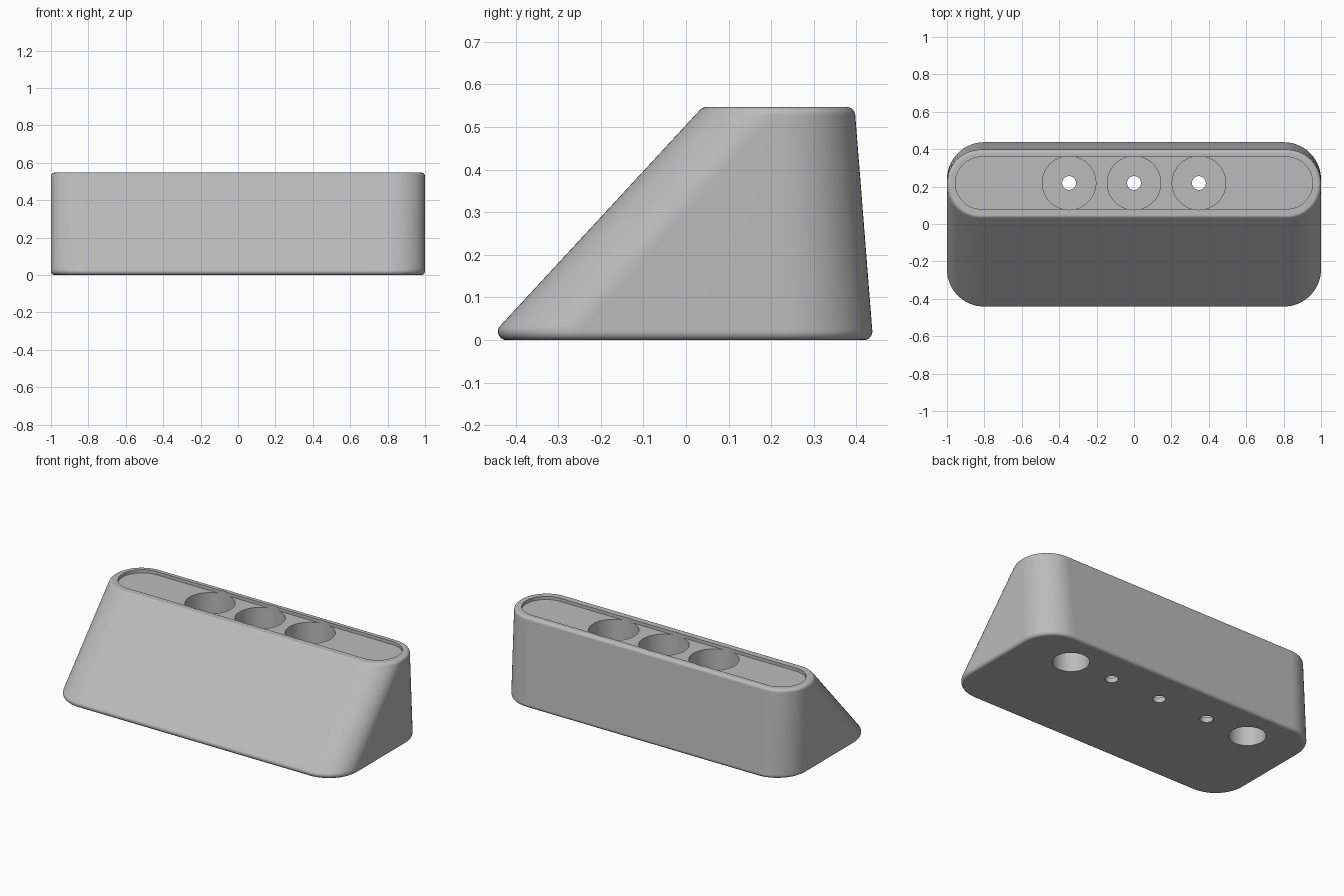
import bpy, bmesh, math

if "Cube" in bpy.data.objects:
    bpy.data.objects.remove(bpy.data.objects["Cube"])

H = 0.547          # total height
R = 0.02           # edge rounding, top and bottom
Y_HOLES = 0.219    # centre line of the top face
HOLES_X = (-0.347, 0.0, 0.347)

grey = bpy.data.materials.new("grey_plastic")
grey.diffuse_color = (0.5, 0.5, 0.5, 1)
grey.use_nodes = True
grey.node_tree.nodes["Principled BSDF"].inputs["Base Color"].default_value = grey.diffuse_color


def extent(z, base, lean):
    """Outward reach of a wall at height z; the wall leans in by `lean` per unit height."""
    phi = math.atan(lean)
    s, c = math.sin(phi), math.cos(phi)
    for centre, rounded in ((R, z < R + R * s), (H - R, z > H - R + R * s)):
        if rounded:
            mid = base - lean * centre - R / c
            return mid + math.sqrt(max(0.0, R * R - (z - centre) ** 2))
    return base - lean * z


def rounded_outline(x, y0, y1, r, n=16):
    """Counter-clockwise rounded rectangle."""
    pts = []
    for cx, cy, start in ((x - r, y1 - r, 0), (-x + r, y1 - r, 90),
                          (-x + r, y0 + r, 180), (x - r, y0 + r, 270)):
        for i in range(n + 1):
            a = math.radians(start + 90 * i / n)
            pts.append((cx + r * math.cos(a), cy + r * math.sin(a)))
    return pts


def loft(name, rings):
    """Closed solid through a stack of (height, outline) rings."""
    bm = bmesh.new()
    loops = [[bm.verts.new((px, py, z)) for px, py in pts] for z, pts in rings]
    for a, b in zip(loops, loops[1:]):
        for i in range(len(a)):
            j = (i + 1) % len(a)
            bm.faces.new((a[i], a[j], b[j], b[i]))
    bm.faces.new(loops[0][::-1])
    bm.faces.new(loops[-1])
    mesh = bpy.data.meshes.new(name)
    bm.to_mesh(mesh)
    bm.free()
    ob = bpy.data.objects.new(name, mesh)
    bpy.context.collection.objects.link(ob)
    return ob


def cylinder(name, x, r, z0, z1, n=64):
    pts = [(x + r * math.cos(2 * math.pi * i / n), Y_HOLES + r * math.sin(2 * math.pi * i / n))
           for i in range(n)]
    return loft(name, [(z0, pts), (z1, pts)])


# Body: sloped front, slightly leaning back, upright ends, rounded edges
arc = [R * (1 - math.cos(math.pi * i / 14)) for i in range(15)]
heights = arc + [H * k / 8 for k in range(1, 8)] + [H - v for v in reversed(arc[:8])]
rings = []
for z in heights:
    x = extent(z, 1.0, 0.0)
    front = -extent(z, 0.467, 0.925)
    back = extent(z, 0.439, 0.079)
    corner = 0.2 - 0.02 * z / H - (1.0 - x)
    rings.append((z, rounded_outline(x, front, back, corner)))
body = loft("stand_body", rings)
body.data.materials.append(grey)

# Cutters: shallow top tray, three cups with drain holes, two blind bottom holes
tray = rounded_outline(0.955, Y_HOLES - 0.139, Y_HOLES + 0.139, 0.1385, 24)
cutters = [loft("tray_cutter", [(H - 0.02, tray), (H + 0.1, tray)])]
for x in HOLES_X:
    cutters.append(cylinder("cup_cutter", x, 0.143, 0.03, H + 0.1))
    cutters.append(cylinder("drain_cutter", x, 0.037, -0.1, 0.1, 32))
for x in (-0.645, 0.645):
    cutters.append(cylinder("bottom_hole_cutter", x, 0.105, -0.1, 0.35))

bpy.context.view_layer.objects.active = body
body.select_set(True)
for cutter in cutters:
    mod = body.modifiers.new("cut", 'BOOLEAN')
    mod.operation = 'DIFFERENCE'
    mod.solver = 'EXACT'
    mod.object = cutter
    bpy.ops.object.modifier_apply(modifier=mod.name)
    bpy.data.objects.remove(cutter)

# Smooth rounded surfaces, crisp rims, flat caps
bpy.ops.object.select_all(action='DESELECT')
body.select_set(True)
bpy.ops.object.shade_smooth_by_angle(angle=math.radians(30))
weighted = body.modifiers.new("even_shading", 'WEIGHTED_NORMAL')
weighted.keep_sharp = True
